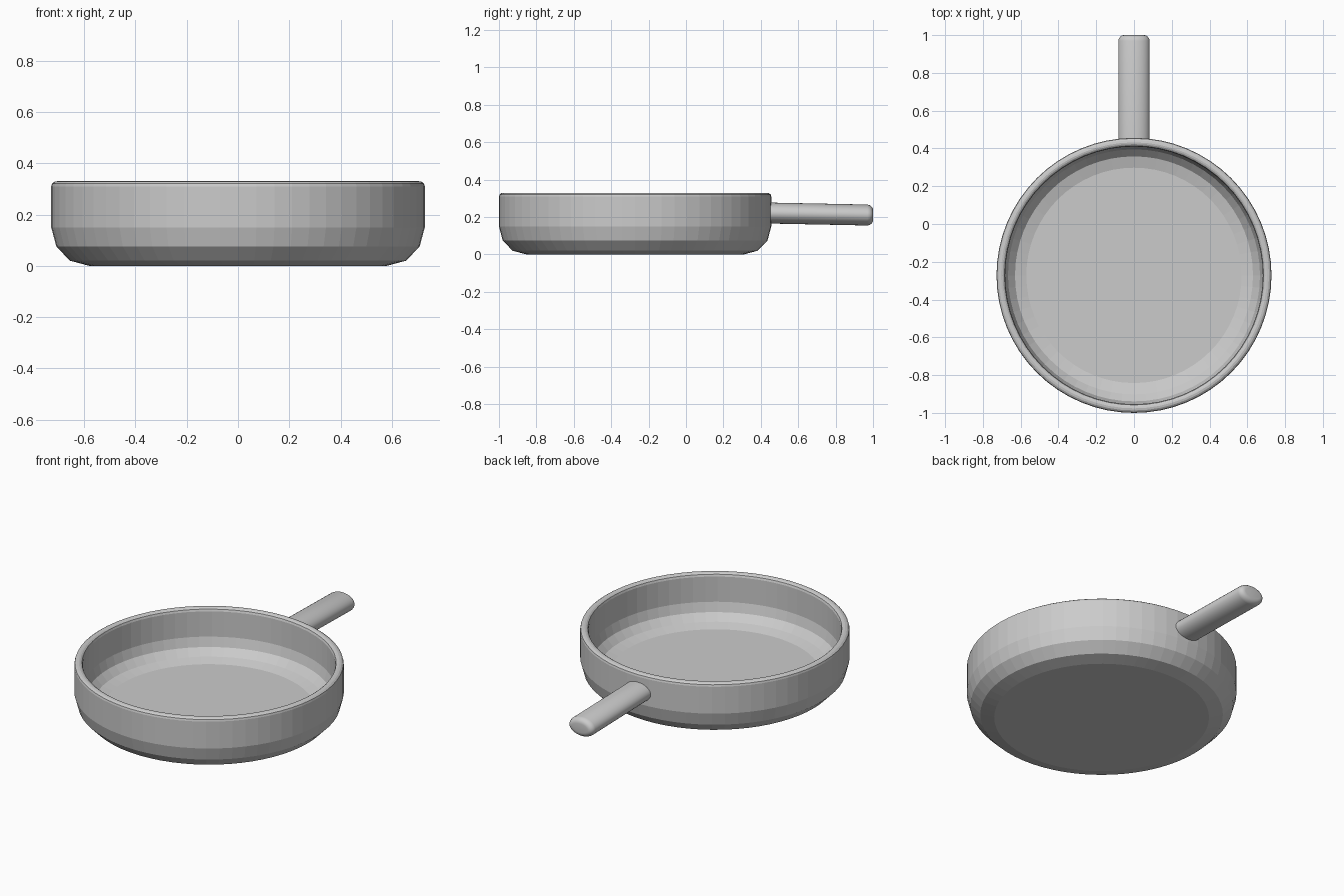
import bpy, bmesh, math

if "Cube" in bpy.data.objects:
    bpy.data.objects.remove(bpy.data.objects["Cube"])

grey = bpy.data.materials.new("plain_grey")
grey.diffuse_color = (0.6, 0.6, 0.6, 1)
grey.use_nodes = True
grey.node_tree.nodes["Principled BSDF"].inputs["Base Color"].default_value = grey.diffuse_color


def loft(name, rings, mat):
    """Skin a list of closed rings and cap both ends."""
    bm = bmesh.new()
    loops = [[bm.verts.new(p) for p in ring] for ring in rings]
    n = len(loops[0])
    for a, b in zip(loops, loops[1:]):
        for i in range(n):
            j = (i + 1) % n
            bm.faces.new((a[i], a[j], b[j], b[i]))
    bm.faces.new(loops[0][::-1])
    bm.faces.new(loops[-1])
    bmesh.ops.recalc_face_normals(bm, faces=bm.faces)
    mesh = bpy.data.meshes.new(name)
    bm.to_mesh(mesh)
    bm.free()
    mesh.materials.append(mat)
    obj = bpy.data.objects.new(name, mesh)
    bpy.context.collection.objects.link(obj)
    return obj


def smooth(obj, degrees):
    bpy.ops.object.select_all(action='DESELECT')
    obj.select_set(True)
    bpy.context.view_layer.objects.active = obj
    bpy.ops.object.shade_smooth_by_angle(angle=math.radians(degrees))


# Pan bowl: outer wall, rounded rim, inner wall down to the floor
PAN_Y, SEG = -0.272, 64
profile = [(0.58, 0.0), (0.655, 0.02), (0.708, 0.075), (0.728, 0.15),
           (0.728, 0.31), (0.725, 0.321), (0.715, 0.328), (0.704, 0.33),
           (0.695, 0.328), (0.686, 0.322), (0.682, 0.31),
           (0.682, 0.16), (0.667, 0.105), (0.63, 0.065), (0.57, 0.048)]
angles = [2 * math.pi * i / SEG for i in range(SEG)]
loft("pan_bowl", [[(r * math.cos(a), PAN_Y + r * math.sin(a), z) for a in angles]
                  for r, z in profile], grey)

# Handle: flattened round bar, dipping slightly, with a rounded tip
ANG = [2 * math.pi * i / 32 for i in range(32)]
stations = [(0.42, 0.0), (0.97, 0.0), (0.982, 0.003), (0.992, 0.01),
            (0.998, 0.019), (1.0, 0.03)]
rings = []
for y, inset in stations:
    zc = 0.222 - 0.02 * (y - 0.42)
    rings.append([((0.083 - inset) * math.cos(a), y, zc + (0.056 - inset) * math.sin(a))
                  for a in ANG])
smooth(loft("handle", rings, grey), 35)
